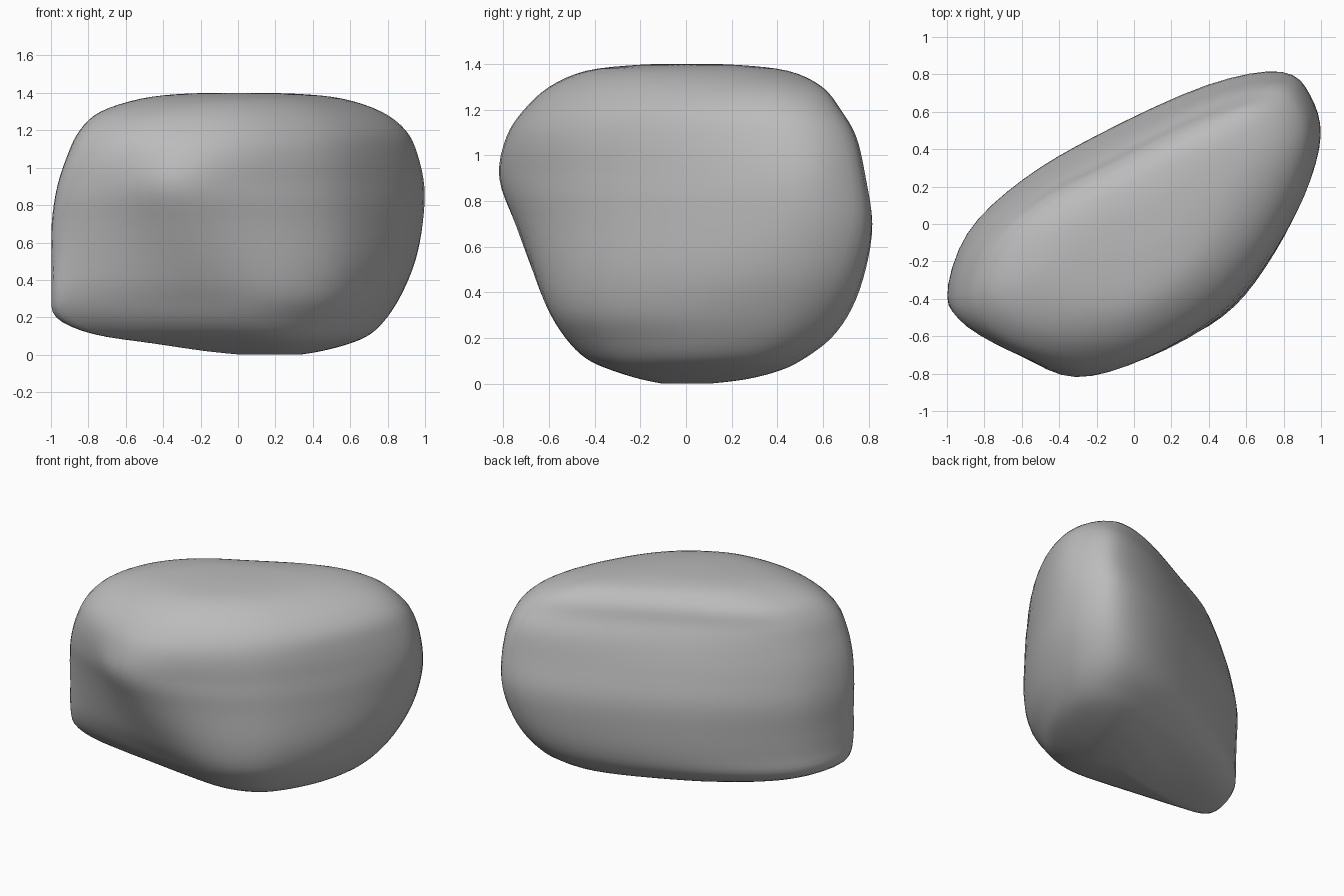
import bpy
import bmesh

SAMPLES = 4   # rows or columns per control span

cube = bpy.data.objects.get("Cube")
if cube:
    bpy.data.objects.remove(cube, do_unlink=True)


def spline(a, b, c, d, t):
    """Catmull-Rom step between b and c for tuples of any length."""
    return [q + 0.5 * t * (r - p + t * (2 * p - 5 * q + 4 * r - s + t * (3 * (q - r) + s - p)))
            for p, q, r, s in zip(a, b, c, d)]


def smooth_loop(points):
    n = len(points)
    return [spline(points[i - 1], points[i], points[(i + 1) % n], points[(i + 2) % n], k / SAMPLES)
            for i in range(n) for k in range(SAMPLES)]


def smooth_path(points):
    ends = [points[0]] + points + [points[-1]]
    rows = [spline(*ends[i:i + 4], k / SAMPLES)
            for i in range(len(points) - 1) for k in range(SAMPLES)]
    return rows + [points[-1]]


def mix(a, b, z, start, end):
    """Blend from outline a to outline b between two heights."""
    t = min(max((z - start) / (end - start), 0), 1)
    return [[p + (q - p) * t for p, q in zip(u, v)] for u, v in zip(a, b)]


def fit(loop, x0, x1, y0, y1):
    """Stretch an outline so that it fills the given bounds."""
    xs, ys = zip(*loop)
    sx = (x1 - x0) / (max(xs) - min(xs))
    sy = (y1 - y0) / (max(ys) - min(ys))
    return [(x0 + (x - min(xs)) * sx, y0 + (y - min(ys)) * sy) for x, y in loop]


# Plan outlines, each running from the left corner along the front and round the back
lower = smooth_loop([(-1, -.42), (-.87, -.48), (-.53, -.53), (-.18, -.58), (.19, -.61), (.46, -.5),
                     (.64, -.3), (.79, -.02), (.87, .27), (.87, .53), (.73, .72), (.37, .69),
                     (-.2, .45), (-.6, .21), (-.9, -.08)])
middle = smooth_loop([(-1, -.37), (-.92, -.55), (-.64, -.7), (-.35, -.83), (.04, -.72), (.44, -.49),
                      (.7, -.19), (.91, .18), (1, .5), (.93, .71), (.78, .81), (.37, .72),
                      (-.2, .45), (-.6, .22), (-.89, -.05)])
crown = smooth_loop([(-1, -.38), (-.9, -.59), (-.62, -.74), (-.28, -.78), (.06, -.71), (.44, -.48),
                     (.7, -.19), (.91, .18), (1, .5), (.94, .72), (.76, .82), (.37, .71),
                     (-.2, .42), (-.6, .21), (-.89, -.05)])

# Bounds of the rock at each height: z, x range, y range
levels = smooth_path([
    (0, .02, .33, -.1, .1), (.02, -.18, .45, -.2, .27), (.06, -.45, .6, -.33, .42),
    (.11, -.78, .71, -.44, .52), (.2, -.98, .8, -.53, .64), (.33, -1, .88, -.61, .73),
    (.5, -1, .95, -.675, .79), (.7, -1, .99, -.75, .82), (.9, -.97, 1, -.825, .79),
    (1.08, -.91, .96, -.79, .75), (1.2, -.85, .9, -.71, .68), (1.3, -.74, .77, -.6, .6),
    (1.37, -.52, .56, -.44, .45), (1.395, -.3, .32, -.22, .23), (1.4, -.1, .1, -.07, .07)])

# Loft the rock through the levels, blending between the outlines
bm = bmesh.new()
rings = []
for z, *bounds in levels:
    outline = mix(mix(lower, middle, z, .28, .92), crown, z, .92, 1.2)
    rings.append([bm.verts.new((x, y, z)) for x, y in fit(outline, *bounds)])
for low, high in zip(rings, rings[1:]):
    for i in range(len(low)):
        bm.faces.new((low[i - 1], low[i], high[i], high[i - 1]))
bm.faces.new(rings[0][::-1])
bm.faces.new(rings[-1])

# Relax the sides a little so that no level shows as a band
for _ in range(2):
    bmesh.ops.smooth_vert(bm, verts=[v for ring in rings[1:-1] for v in ring], factor=.5,
                          use_axis_x=True, use_axis_y=True, use_axis_z=True)
bmesh.ops.recalc_face_normals(bm, faces=bm.faces)

mesh = bpy.data.meshes.new("rock")
bm.to_mesh(mesh)
bm.free()
rock = bpy.data.objects.new("rock", mesh)
bpy.context.collection.objects.link(rock)

# Plain stone grey
stone = bpy.data.materials.new("stone grey")
stone.use_nodes = True
stone.diffuse_color = (.5, .5, .5, 1)
stone.node_tree.nodes["Principled BSDF"].inputs["Base Color"].default_value = (.5, .5, .5, 1)
mesh.materials.append(stone)
mesh.shade_smooth()
